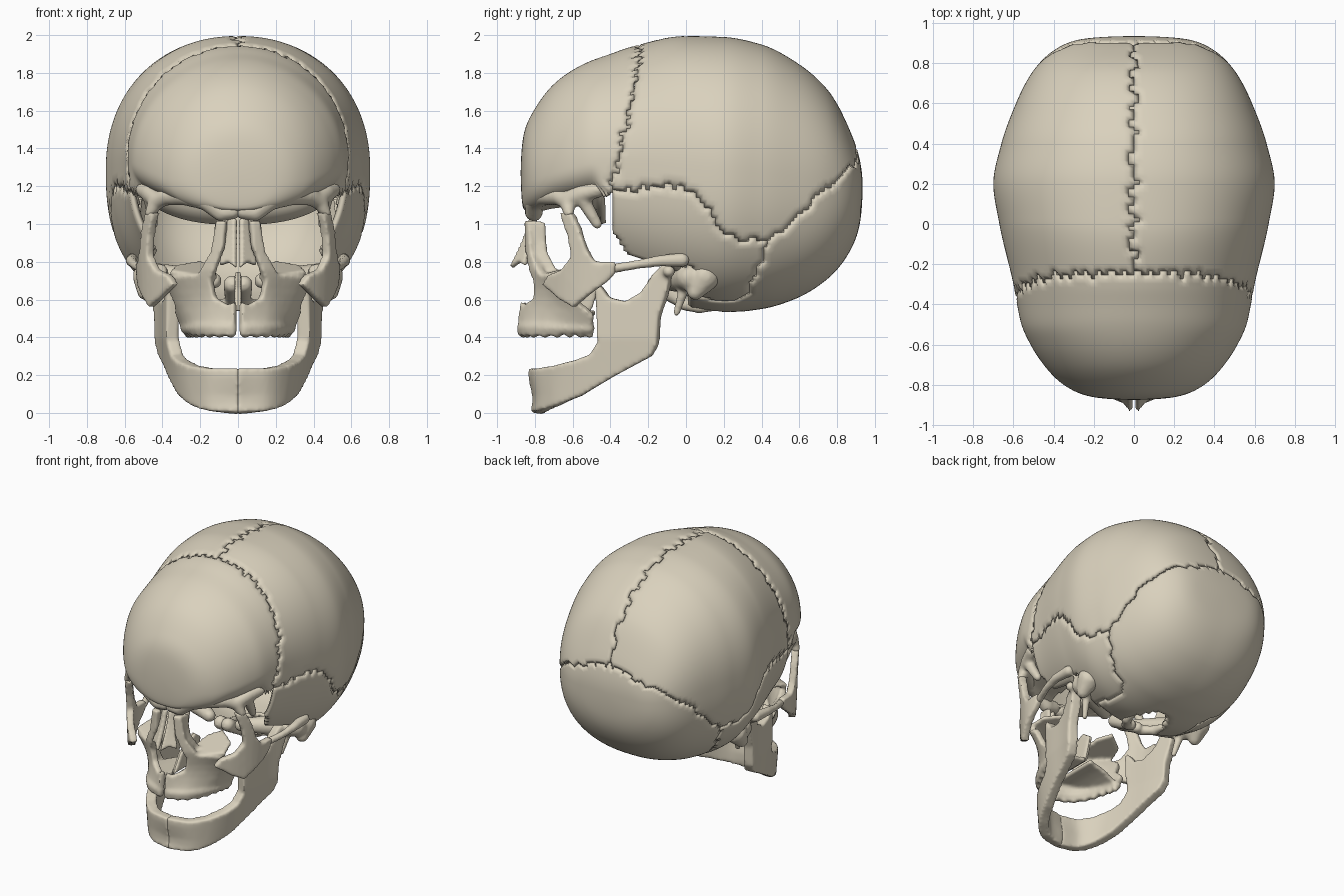
import bpy, bmesh, math
from mathutils import Vector
from math import sin, cos, pi

if "Cube" in bpy.data.objects:
    bpy.data.objects.remove(bpy.data.objects["Cube"])

IVORY = bpy.data.materials.new('ivory')
IVORY.diffuse_color = (.70, .64, .51, 1)
IVORY.use_nodes = True
IVORY.node_tree.nodes["Principled BSDF"].inputs["Base Color"].default_value = IVORY.diffuse_color


def interp(tab, x, k=1):
    """Monotone smooth interpolation of column k against column 0."""
    n = len(tab)
    i = max(0, min(n - 2, sum(1 for r in tab if r[0] <= x) - 1))
    d = [(tab[j + 1][k] - tab[j][k]) / (tab[j + 1][0] - tab[j][0])
         for j in range(max(0, i - 1), min(n - 1, i + 2))]
    c = 1 if i > 0 else 0
    hm = lambda a, b: 2 * a * b / (a + b) if a * b > 0 else 0
    m0 = hm(d[c - 1], d[c]) if c else d[c]
    m1 = hm(d[c], d[c + 1]) if c + 1 < len(d) else d[c]
    h = tab[i + 1][0] - tab[i][0]
    t = max(-0.3, min(1.1, (x - tab[i][0]) / h))
    return ((2*t**3 - 3*t*t + 1) * tab[i][k] + (t**3 - 2*t*t + t) * h * m0
            + (3*t*t - 2*t**3) * tab[i + 1][k] + (t**3 - t*t) * h * m1)


def make_object(name, bm):
    me = bpy.data.meshes.new(name)
    bm.to_mesh(me)
    bm.free()
    me.materials.append(IVORY)
    ob = bpy.data.objects.new(name, me)
    bpy.context.collection.objects.link(ob)
    bpy.ops.object.select_all(action='DESELECT')
    ob.select_set(True)
    bpy.context.view_layer.objects.active = ob
    bpy.ops.object.shade_smooth()
    return ob


# ---------- cranial vault: lofted sections along y, cut into bones ----------
# y, half width, top, bottom, height of widest point
SECTIONS = [(-.875, 0, 1.27, 1.27, 1.27), (-.86, .21, 1.47, 1.08, 1.25), (-.8, .35, 1.61, 1.06, 1.25),
            (-.7, .45, 1.74, 1.08, 1.28), (-.6, .515, 1.815, 1.09, 1.31), (-.5, .56, 1.865, 1.1, 1.33),
            (-.4, .582, 1.9, .72, 1.33),
            (-.3, .60, 1.935, .66, 1.33), (0, .67, 1.995, .56, 1.3), (.2, .70, 1.99, .53, 1.28),
            (.4, .66, 1.95, .55, 1.27), (.57, .60, 1.865, .60, 1.25), (.75, .51, 1.71, .71, 1.22),
            (.87, .39, 1.49, .86, 1.2), (.92, .26, 1.34, 1.0, 1.19), (.935, 0, 1.2, 1.2, 1.2)]
ang = lambda y: math.acos(max(-1, min(1, (.03 - y) / .905)))
TAB = [(ang(r[0]),) + r[1:] for r in SECTIONS]
SQUAMA = [(-.45, 1.16), (-.3, 1.18), (-.05, 1.2), (.1, 1.1), (.17, .97), (.3, .92), (.44, .9)]
REAR = [(.5, .1), (.6, .3), (.75, .38), (.9, .43)]
LOWER = [(-.4, .97), (-.3, .83), (-.08, .76), (0, .6), (.1, .45)]
zig = lambda u: .011 * sin(72 * u) + .008 * sin(31 * u + 1)


def region(p):
    """Which bone a point of the vault belongs to."""
    x, y, z = p
    ax, side = abs(x), '_left' if x > 0 else '_right'
    if y < -.25 - .22 * max(0, 1.93 - z) ** 1.3 + zig(math.atan2(x, z - 1.2)):
        if (z < 1.16 and y > -.46) or (ax < .09 and z < 1.13 and y > -.76):
            return None
        return 'frontal'
    edge = interp(SQUAMA, y) if y < .44 else .9 + .9 * (y - .44) + .3 * max(0, .3 - ax)
    if z > edge + zig(y + ax):
        return 'parietal' + ('_left' if x > 1.5 * zig(y) - .005 else '_right')
    if y > interp(REAR, min(z, .9)) + zig(z) or (ax < .34 and y > 0):
        hole = z < .8 and (x / .11) ** 2 + ((y - .14) / .15) ** 2 < 1
        return None if hole else 'occipital'
    if y < -.4 or ax < .3 or z < interp(LOWER, min(y, .1)):
        return None
    if y ** 2 + (z - .75) ** 2 < .028 ** 2:
        return None
    return 'temporal' + side


vault = bmesh.new()
NY, NA = 136, 208
rings = []
for i in range(NY + 1):
    t = pi * i / NY
    y = .03 - .905 * cos(t)
    w, top, bot, mid = (interp(TAB, t, k) for k in (1, 2, 3, 4))
    crown = .92 + .08 * max(0, min(1, -y / .3))  # rounder towards the forehead
    ring = []
    for j in range(NA):
        c, s = cos(2 * pi * j / NA), sin(2 * pi * j / NA)
        e = crown if s > 0 else .83
        x = math.copysign(abs(c) ** e, c) * w
        z = mid + math.copysign(abs(s) ** e, s) * (top - mid if s > 0 else mid - bot)
        ring.append(vault.verts.new((x, y, z)))
    rings.append(ring)
for a, b in zip(rings, rings[1:]):
    for j in range(NA):
        k = (j + 1) % NA
        vault.faces.new((a[j], a[k], b[k], b[j]))
bmesh.ops.remove_doubles(vault, verts=vault.verts, dist=1e-5)
bmesh.ops.recalc_face_normals(vault, faces=vault.faces)
names = [region(f.calc_center_median()) for f in vault.faces]
for part in sorted({n for n in names if n}):
    bm = vault.copy()
    bm.faces.ensure_lookup_table()
    drop = [f for f, n in zip(bm.faces, names) if n != part]
    bmesh.ops.delete(bm, geom=drop, context='FACES')
    bm.normal_update()
    # sunken rims leave a visible suture
    for v, n in [(v, v.normal.copy()) for v in bm.verts if v.is_boundary]:
        v.co -= n * .012
    ob = make_object(part, bm)
    m = ob.modifiers.new('thickness', 'SOLIDIFY')
    m.thickness, m.offset = .03, -1
    bpy.ops.object.shade_smooth_by_angle(angle=math.radians(50))
vault.free()


# ---------- helpers for the facial bones ----------
def plate(bm, pts, step, place, thick):
    """Polygon in (u, v), diced into a grid, bent by place(u, v), given thickness."""
    b = bmesh.new()
    b.faces.new([b.verts.new((u, v, 0)) for u, v in pts])
    b.normal_update()
    bmesh.ops.triangulate(b, faces=b.faces)
    for axis, st, no in ((0, step, Vector((1, 0, 0))), (1, .05, Vector((0, 1, 0)))):
        lo, hi = min(p[axis] for p in pts), max(p[axis] for p in pts)
        for k in range(1, int((hi - lo) / st) + 1):
            bmesh.ops.bisect_plane(b, geom=b.verts[:] + b.edges[:] + b.faces[:],
                                   plane_co=no * (lo + k * st + .0007), plane_no=no)
    for v in b.verts:
        v.co = place(v.co.x, v.co.y)
    b.normal_update()
    out = {v: bm.verts.new(v.co + v.normal * thick / 2) for v in b.verts}
    inn = {v: bm.verts.new(v.co - v.normal * thick / 2) for v in b.verts}
    for f in b.faces:
        bm.faces.new([out[v] for v in f.verts])
        bm.faces.new([inn[v] for v in reversed(f.verts)])
    for e in b.edges:
        if e.is_boundary:
            l = e.link_loops[0]
            p, q = l.vert, l.link_loop_next.vert
            bm.faces.new((out[q], out[p], inn[p], inn[q]))
    b.free()


def chain(bm, pts):
    """Rounded bar through points (x, y, z, radius)."""
    for a, b in zip(pts, pts[1:]):
        n = max(2, int((Vector(b[:3]) - Vector(a[:3])).length / (min(a[3], b[3]) * .5)))
        for i in range(n + 1):
            p = [a[k] + (b[k] - a[k]) * i / n for k in range(4)]
            d = bmesh.ops.create_icosphere(bm, subdivisions=2, radius=p[3])
            bmesh.ops.translate(bm, verts=d['verts'], vec=p[:3])


def bone(name, bm, soft=5):
    """Fuse the pieces into one rounded bone and mirror it."""
    ob = make_object(name, bm)
    r = ob.modifiers.new('fuse', 'REMESH')
    r.mode, r.voxel_size, r.use_smooth_shade = 'VOXEL', .0115, True
    s = ob.modifiers.new('soften', 'SMOOTH')
    s.factor, s.iterations = .5, soft
    ob.modifiers.new('mirror', 'MIRROR').use_mirror_merge = False


# lower jaw
JAW = [(0, 0, -.79), (1, .13, -.765), (2, .22, -.69), (3, .28, -.58), (4, .325, -.42), (5, .355, -.25), (6, .40, -.08)]
bm = bmesh.new()
plate(bm, [(-.05, .235), (1, .235), (2, .25), (3, .28), (3.5, .31), (3.75, .38), (3.7, .55), (3.65, .66),
           (3.8, .68), (4.1, .61), (4.6, .59), (5.1, .64), (5.5, .74), (5.8, .79), (6.05, .77), (5.95, .66),
           (5.65, .5), (5.6, .36), (5.4, .3), (4.3, .2), (3.2, .09), (2.2, .04), (1.2, .01), (-.05, -.004)],
      .2, lambda s, z: Vector((interp(JAW, s, 1) + .03 * min(1, s / 3) * min(1, z / .25 - .6),
                               interp(JAW, s, 2) + max(0, 1 - s / 2) * .012 * sin(z * 22), z)), .072)
chain(bm, [(.40, -.1, .745, .034), (.48, -.09, .75, .034)])
bone('lower_jaw', bm)

# upper jaw: face plate, tooth ridge, palate, orbit floor and inner orbit wall
LOW = [(0, 0, -.88), (1, .12, -.84), (2, .205, -.73), (3, .245, -.6), (4, .265, -.5)]
HIGH = [(0, 0, -.86), (1, .12, -.815), (2, .24, -.74), (3, .37, -.66), (4, .42, -.56)]


def upper(s, z):
    k = max(0, min(1, (z - .42) / .33))
    dent = .035 * sin(pi * k) * min(1, s)
    return Vector((interp(LOW, s, 1) * (1 - k) + interp(HIGH, s, 1) * k,
                   interp(LOW, s, 2) * (1 - k) + interp(HIGH, s, 2) * k + dent, z))


bm = bmesh.new()
plate(bm, [(.1, .41), (2, .41), (4, .43), (4, .52), (3.3, .58), (3.4, .68), (2.6, .73), (1.7, .74),
           (1.15, .85), (.95, 1.01), (.5, 1.02), (.6, .88), (.85, .8), (1.15, .7), (1.0, .61), (.4, .57), (.1, .59)],
      .2, upper, .045)
chain(bm, [(*upper(s * .25 + .3, .45), .034) for s in range(15)])
for i in range(8):  # small tooth buds
    p = upper(.3 + i * .5, .42)
    chain(bm, [(p.x, p.y + .01, .425, .022), (p.x, p.y + .01, .415, .022)])
plate(bm, [(.015, -.82), (.12, -.8), (.2, -.7), (.245, -.5), (.015, -.48)], .05,
      lambda x, y: Vector((x, y, .53 - x * x)), .03)
plate(bm, [(.11, -.78), (.24, -.745), (.36, -.67), (.33, -.55), (.2, -.46), (.13, -.55)], .05,
      lambda x, y: Vector((x, y, .73 + .25 * (y + .72))), .028)
plate(bm, [(-.83, 1.02), (-.745, 1.01), (-.735, .85), (-.67, .73), (-.78, .71), (-.82, .85)], .04,
      lambda y, z: Vector((.105 + .25 * max(0, .9 - z) + .1 * (y + .8), y, z)), .03)
bone('upper_jaw', bm)

# nasal bones and septum
bm = bmesh.new()
plate(bm, [(.01, 0), (.05, 0), (.065, .6), (.1, 1), (.05, .93), (.01, 1.05)], .03,
      lambda x, v: Vector((x, -.835 - .095 * v ** 1.4 + x * .8, 1.03 - .25 * v)), .032)
bone('nasal_bone', bm, 2)
bm = bmesh.new()
plate(bm, [(-.76, .54), (-.5, .54), (-.45, .7), (-.52, .75), (-.68, .66)], .05,
      lambda y, z: Vector((.005, y, z)), .026)
bone('nasal_septum', bm)

# cheekbones
bm = bmesh.new()
plate(bm, [(-.66, 1.06), (-.6, 1.06), (-.56, .98), (-.52, .86), (-.48, .8), (-.37, .8), (-.37, .745),
           (-.41, .7), (-.52, .62), (-.59, .56), (-.66, .6), (-.75, .68), (-.72, .73), (-.65, .76),
           (-.6, .83), (-.62, .94)], .04,
      lambda y, z: Vector((.515 - 1.7 * max(0, -y - .42) ** 2 + .05 * (z - .75), y, z)), .05)
bone('cheekbone', bm)

# brow ridges, root of the nose and outer orbit corners
bm = bmesh.new()
chain(bm, [(.03, -.81, 1.07, .05), (.09, -.805, 1.06, .05), (.17, -.8, 1.125, .055), (.28, -.75, 1.15, .055),
           (.38, -.67, 1.145, .05), (.43, -.63, 1.12, .045), (.465, -.62, 1.06, .032)])
chain(bm, [(.43, -.62, 1.13, .05), (.465, -.55, 1.16, .05), (.5, -.47, 1.18, .045)])
chain(bm, [(.46, -.54, 1.12, .04), (.45, -.47, 1.0, .03)])
bone('brow_ridge', bm, 12)

# cheek arch, ear bump, spine and inner wedge of the temporal bones
bm = bmesh.new()
chain(bm, [(.51, -.38, .765, .027), (.55, -.26, .785, .025), (.565, -.14, .805, .032), (.555, -.02, .81, .04)])
chain(bm, [(.48, .1, .72, .08), (.49, .05, .64, .045)])
chain(bm, [(.41, -.01, .66, .03), (.39, -.05, .53, .02)])
chain(bm, [(.46, .02, .72, .08), (.3, -.06, .71, .07), (.13, -.15, .7, .045)])
bone('temporal_base', bm)

# base of the occipital bone with its joint bumps
bm = bmesh.new()
chain(bm, [(.03, .0, .58, .04), (.03, -.16, .68, .05)])
chain(bm, [(.06, -.01, .575, .035), (.12, .07, .56, .035), (.13, .14, .56, .025)])
bone('occipital_base', bm)
